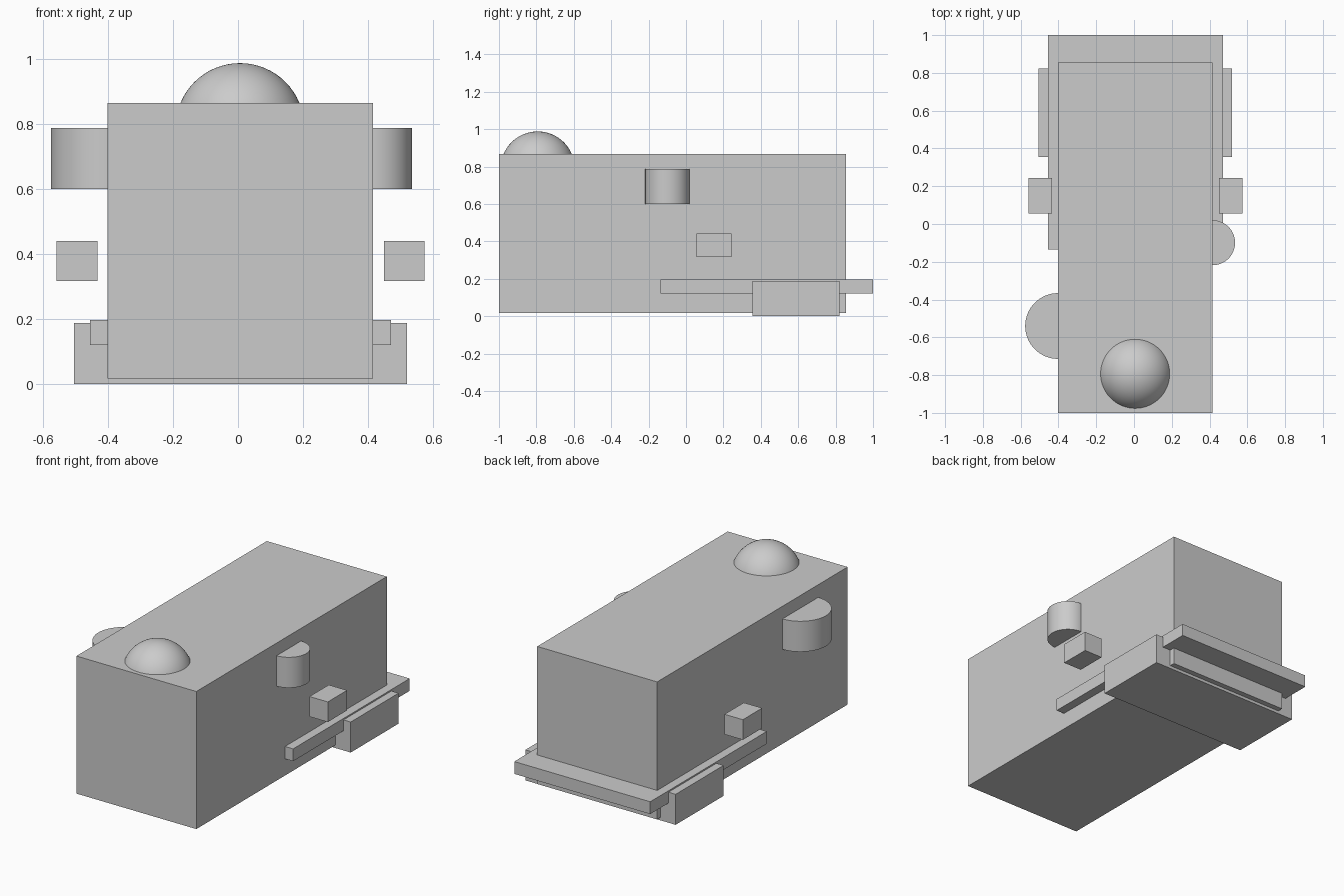
import bpy
from mathutils import Vector

cube = bpy.data.objects.get("Cube")
if cube:
    bpy.data.objects.remove(cube, do_unlink=True)

# One plain grey for every part
GREY = (0.6, 0.6, 0.6, 1)
grey = bpy.data.materials.new("light_grey")
grey.use_nodes = True
grey.diffuse_color = GREY
grey.node_tree.nodes["Principled BSDF"].inputs["Base Color"].default_value = GREY


def finish(name, smooth=False):
    obj = bpy.context.object
    obj.name = name
    obj.data.materials.append(grey)
    bpy.ops.object.transform_apply(location=False, rotation=False, scale=True)
    if smooth:
        bpy.ops.object.shade_smooth_by_angle()
    return obj


def box(name, low, high):
    low, high = Vector(low), Vector(high)
    bpy.ops.mesh.primitive_cube_add(size=1, location=(low + high) / 2)
    bpy.context.object.scale = high - low
    return finish(name)


def drum(name, x, y, radius, bottom, top):
    bpy.ops.mesh.primitive_cylinder_add(vertices=96, radius=radius, depth=top - bottom,
                                        location=(x, y, (bottom + top) / 2))
    return finish(name, smooth=True)


# Main block
box("body", (-0.402, -1.0, 0.018), (0.416, 0.855, 0.866))

# Wide block under the rear and flat slab that sticks out behind
box("rear_base", (-0.505, 0.355, 0.0), (0.52, 0.822, 0.188))
box("rear_slab", (-0.456, -0.136, 0.121), (0.471, 1.0, 0.197))

# Small free-standing blocks beside the body
box("right_side_block", (-0.558, 0.055, 0.317), (-0.433, 0.243, 0.441))
box("left_side_block", (0.449, 0.055, 0.317), (0.574, 0.243, 0.441))

# Upright drums half sunk into the sides
drum("right_drum", -0.402, -0.54, 0.174, 0.6, 0.788)
drum("left_drum", 0.416, -0.099, 0.119, 0.6, 0.788)

# Ball sunk into the roof
bpy.ops.mesh.primitive_uv_sphere_add(segments=64, ring_count=32, radius=0.198,
                                     location=(0.006, -0.793, 0.79))
finish("roof_dome", smooth=True)
